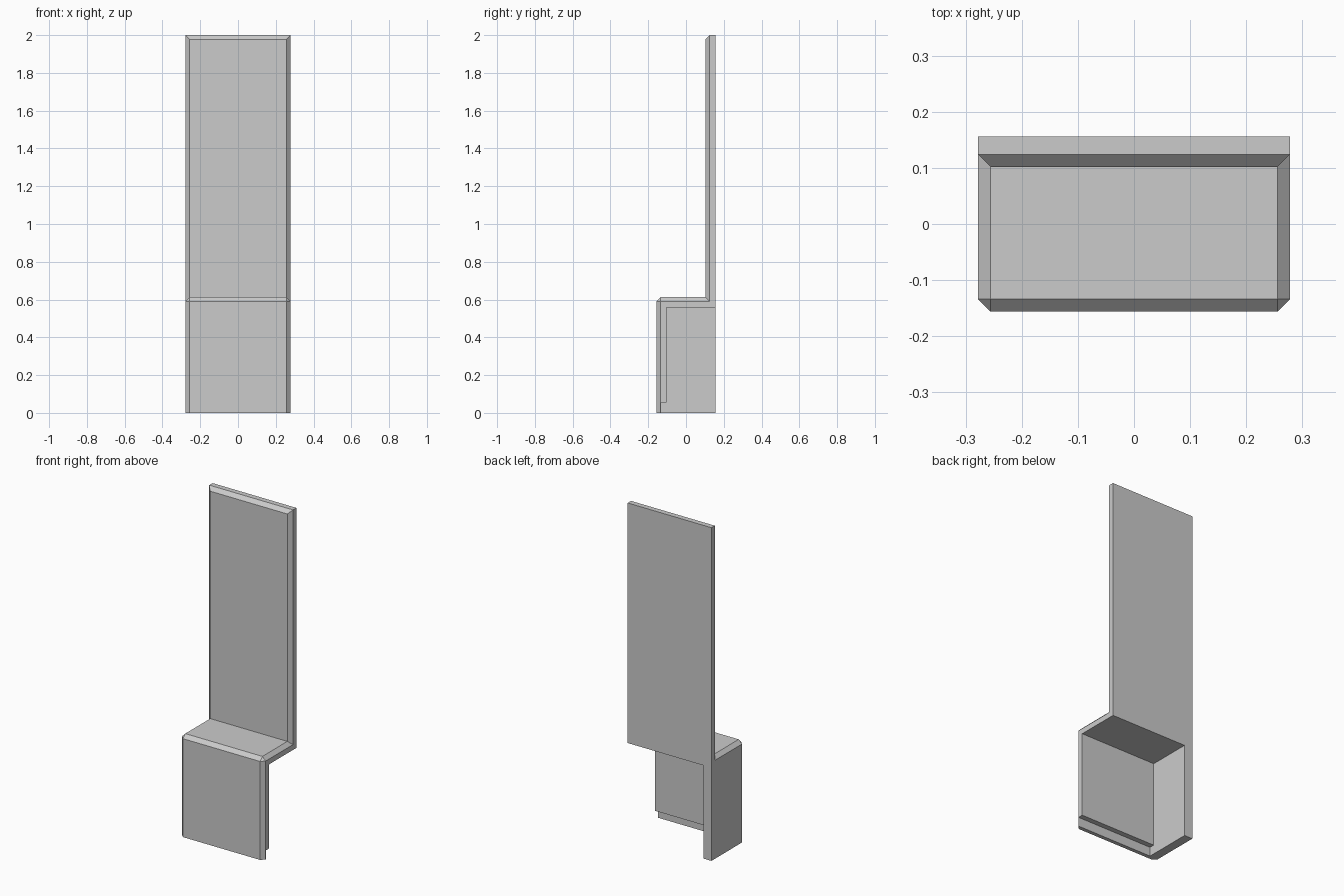
import bpy
import bmesh

if "Cube" in bpy.data.objects:
    bpy.data.objects.remove(bpy.data.objects["Cube"], do_unlink=True)

W, D, H = 0.278, 0.156, 2.0     # half width, half depth, height
T, C = 0.054, 0.022             # board thickness, chamfer size
SHELF = 0.613                   # top of the shelf
FRONT, PANEL = -D, D - T        # front faces of the apron and the back panel
INNER, UNDER = T - D, SHELF - T
STEP = C - D + 0.001            # rebate at the foot of the apron

grey = bpy.data.materials.new("plain grey")
grey.use_nodes = True
grey.diffuse_color = (0.6, 0.6, 0.6, 1)
grey.node_tree.nodes["Principled BSDF"].inputs["Base Color"].default_value = (0.6, 0.6, 0.6, 1)


def loft(name, sections):
    """Skin a row of (x, [(y, z), ...]) cross-sections into a solid."""
    bm = bmesh.new()
    rings = [[bm.verts.new((x, y, z)) for y, z in pts] for x, pts in sections]
    for a, b in zip(rings, rings[1:]):
        for i in range(len(a)):
            j = (i + 1) % len(a)
            bm.faces.new((a[i], a[j], b[j], b[i]))
    bm.faces.new(rings[0])
    bm.faces.new(rings[-1][::-1])
    bmesh.ops.remove_doubles(bm, verts=bm.verts, dist=0.0001)
    bmesh.ops.recalc_face_normals(bm, faces=bm.faces)
    mesh = bpy.data.meshes.new(name)
    bm.to_mesh(mesh)
    bm.free()
    mesh.materials.append(grey)
    obj = bpy.data.objects.new(name, mesh)
    bpy.context.collection.objects.link(obj)
    return obj


# Stepped board: apron, shelf and tall back panel with chamfered outer edges
back = [(D, H), (D, UNDER), (INNER, UNDER), (INNER, T), (STEP, T), (STEP, 0)]
full = [(FRONT, 0), (FRONT, SHELF - C), (FRONT + C, SHELF), (PANEL, SHELF),
        (PANEL, H - C), (PANEL + C, H)] + back
edge = [(FRONT + C, 0), (FRONT + C, SHELF - C), (FRONT + C, SHELF - C),
        (PANEL + C, SHELF - C), (PANEL + C, H), (PANEL + C, H)] + back
loft("stepped_board", [(-W, edge), (C - W, full), (W - C, full), (W, edge)])

# Side wall closing the right-hand end under the shelf
wall = [(INNER, UNDER), (D, UNDER), (D, 0), (STEP, 0), (STEP, T), (INNER, T)]
loft("side_wall", [(-W, wall), (T - W, wall)])
